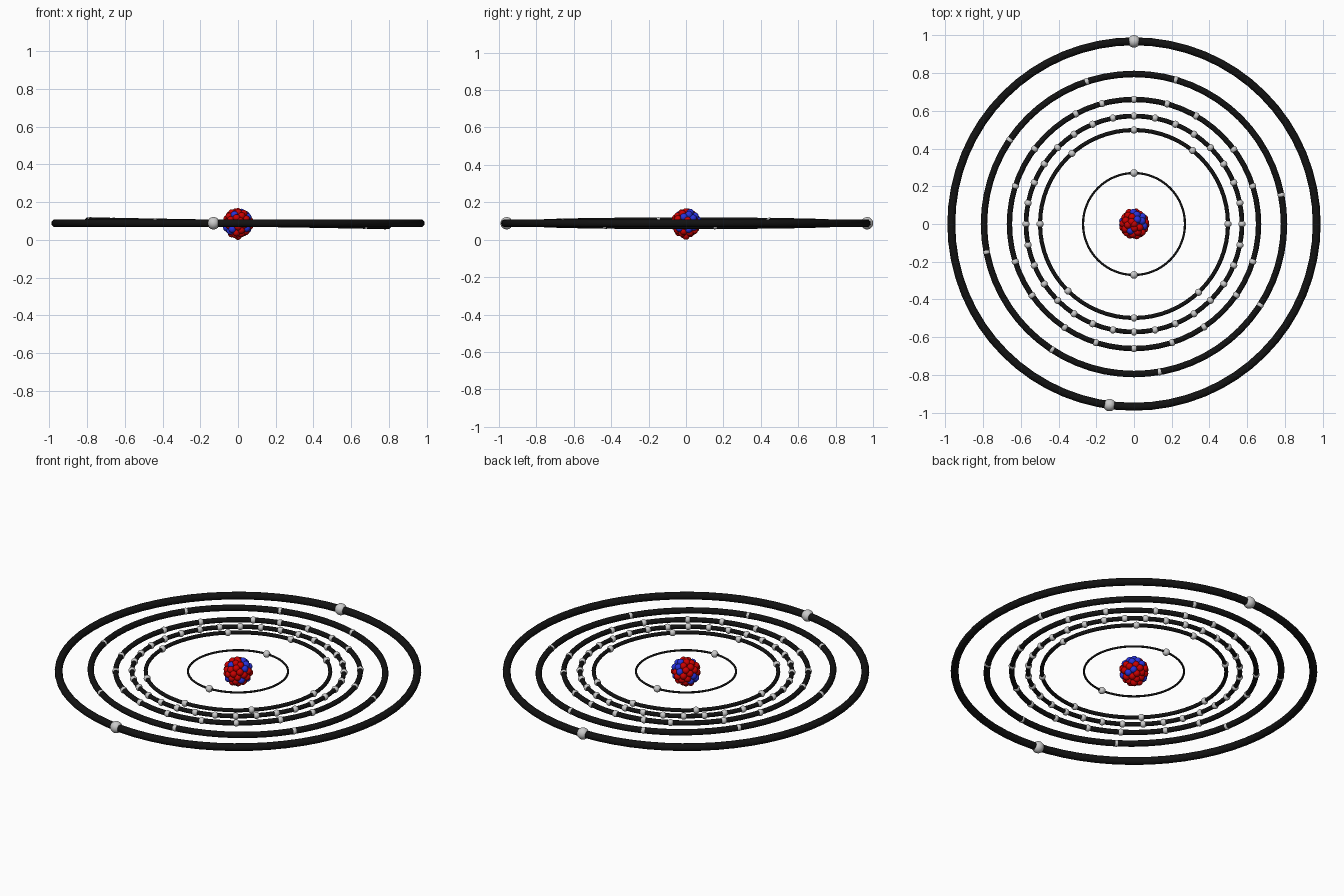
import bpy, bmesh, math, random
from mathutils import Matrix, Vector

if "Cube" in bpy.data.objects:
    bpy.data.objects.remove(bpy.data.objects["Cube"])

random.seed(4)
CZ = 0.088  # height of the orbit plane


def material(name, rgb):
    m = bpy.data.materials.new(name)
    m.diffuse_color = (*rgb, 1)
    m.use_nodes = True
    m.node_tree.nodes["Principled BSDF"].inputs["Base Color"].default_value = m.diffuse_color
    return m


def balls(name, centres, radius, mat=None):
    """One object made of equal smooth balls."""
    bm = bmesh.new()
    for c in centres:
        bmesh.ops.create_uvsphere(bm, u_segments=20, v_segments=12, radius=radius,
                                  matrix=Matrix.Translation(c))
    for f in bm.faces:
        f.smooth = True
    me = bpy.data.meshes.new(name)
    bm.to_mesh(me)
    bm.free()
    if mat:
        me.materials.append(mat)
    ob = bpy.data.objects.new(name, me)
    bpy.context.collection.objects.link(ob)
    return ob


black = material("orbit_black", (0.006, 0.006, 0.006))
red = material("proton_red", (0.6, 0.0, 0.0))
blue = material("neutron_blue", (0.02, 0.03, 0.7))

# Electron shells: radius, electron angles in degrees, electron size, tilt
shells = [
    (0.27, [90, 270], 0.02, 0),
    (0.498, [90, 51.5, 0, -46.6, -90, 225.4, 180, 131.3], 0.019, 0),
    (0.572, [i * 11.25 for i in range(32)], 0.019, 0),
    (0.66, [90, 74.6, 60.1, 36.8, 17.7, -17.6, -34.8, -55.8, -72.2, -90, -107.8,
            -123.8, -145, -162.4, 162.3, 142.9, 117.8, 104.9], 0.019, 0),
    (0.795, [108.3, 73.9, 11.2, -32.7, -80.2, 236.9, 190.8, 145.9], 0.019, 1),
    (0.968, [90, 262.3], 0.033, 0),
]
for n, (r, angles, size, tilt) in enumerate(shells, 1):
    rot = (0, math.radians(tilt), 0)
    bpy.ops.mesh.primitive_torus_add(major_radius=r, minor_radius=r * 0.0217,
                                     major_segments=64, minor_segments=12,
                                     location=(0, 0, CZ), rotation=rot)
    ring = bpy.context.object
    ring.name = f"orbit_ring_{n}"
    ring.data.materials.append(black)
    bpy.ops.object.shade_smooth()
    pts = [Vector((r * math.cos(math.radians(a)), r * math.sin(math.radians(a)), 0))
           for a in angles]
    e = balls(f"electrons_{n}", pts, size)
    e.location = (0, 0, CZ)
    e.rotation_euler = rot

# Nucleus: balls packed over a sphere, bottom one touching z = 0
N, R, BALL = 56, 0.063, 0.0195
protons, neutrons = [], [Vector((0.01, -0.01, CZ)), Vector((0, 0.02, CZ + 0.02))]
for i in range(N):
    h = 1 - 2 * i / (N - 1)
    s = math.sqrt(max(0, 1 - h * h))
    a = i * math.pi * (3 - math.sqrt(5))
    rad = R * random.uniform(0.94, 1.03) if i < N - 1 else CZ - BALL
    p = Vector((s * math.cos(a), s * math.sin(a), h)) * rad + Vector((0, 0, CZ))
    (protons if random.random() < 0.66 else neutrons).append(p)
balls("protons", protons, BALL, red)
balls("neutrons", neutrons, BALL, blue)
